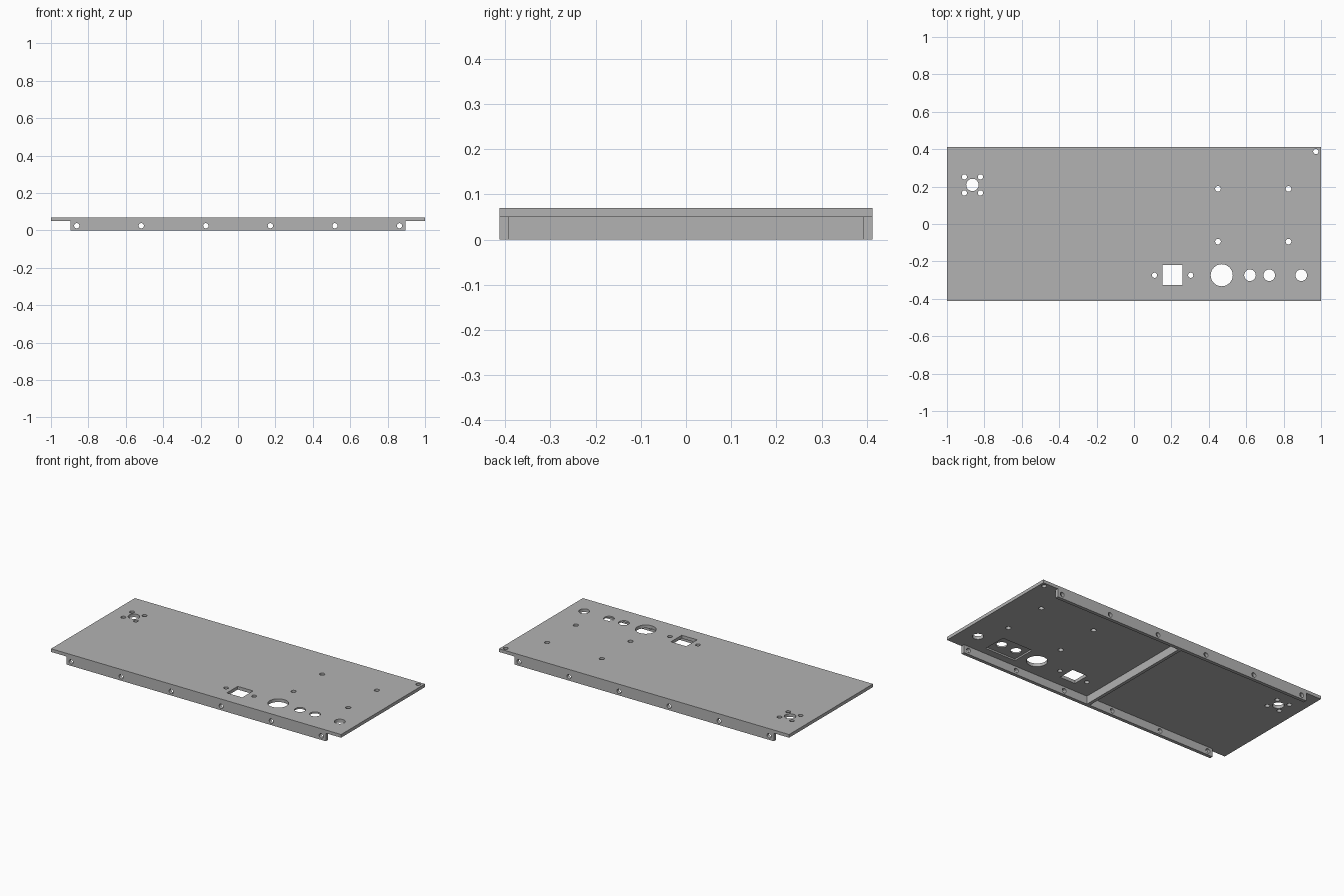
import bpy, bmesh, math
from mathutils import Matrix, Vector

cube = bpy.data.objects.get("Cube")
if cube:
    bpy.data.objects.remove(cube, do_unlink=True)

metal = bpy.data.materials.new("grey metal")
metal.use_nodes = True
GREY = (0.45, 0.45, 0.45, 1)
metal.diffuse_color = GREY
metal.node_tree.nodes["Principled BSDF"].inputs["Base Color"].default_value = GREY

HALF_Y, TOP, UNDER = 0.413, 0.07, 0.05
RAIL_X, WALL = 0.895, 0.021


def add_box(bm, low, high):
    low, high = Vector(low), Vector(high)
    size = Matrix.Diagonal((*(high - low), 1))
    bmesh.ops.create_cube(bm, size=1, matrix=Matrix.Translation((low + high) / 2) @ size)


def add_drill(bm, centre, radius, depth, tilt=0):
    bmesh.ops.create_cone(bm, cap_ends=True, segments=32, radius1=radius, radius2=radius,
                          depth=depth,
                          matrix=Matrix.Translation(centre) @ Matrix.Rotation(tilt, 4, "X"))


def finish(bm, name):
    mesh = bpy.data.meshes.new(name)
    bm.to_mesh(mesh)
    bm.free()
    mesh.materials.append(metal)
    obj = bpy.data.objects.new(name, mesh)
    bpy.context.collection.objects.link(obj)
    return obj


def box(name, low, high):
    bm = bmesh.new()
    add_box(bm, low, high)
    return finish(bm, name)


def cut(obj, bm):
    # Subtract the cutter, bake the result and remove the cutter
    cutter = finish(bm, "cutter")
    cutter.hide_render = True
    mod = obj.modifiers.new("holes", "BOOLEAN")
    mod.operation, mod.solver, mod.object = "DIFFERENCE", "EXACT", cutter
    graph = bpy.context.evaluated_depsgraph_get()
    baked = bpy.data.meshes.new_from_object(obj.evaluated_get(graph))
    obj.modifiers.clear()
    obj.data = baked
    bpy.data.objects.remove(cutter, do_unlink=True)


# Top plate with a shallow pocket underneath
plate = box("top_plate", (-1, -HALF_Y, UNDER), (1, HALF_Y, TOP))
pocket = bmesh.new()
add_box(pocket, (0.567, -0.347, 0.03), (0.776, -0.2, UNDER + 0.01))
cut(plate, pocket)

# Holes through the plate: x, y, radius
ROW = -0.274
holes = [(0.469, ROW, 0.059), (0.62, ROW, 0.031), (0.723, ROW, 0.031), (0.894, ROW, 0.031),
         (0.11, ROW, 0.014), (0.303, ROW, 0.014), (0.972, 0.387, 0.014)]
holes += [(x, y, 0.015) for x in (0.449, 0.826) for y in (-0.094, 0.188)]
holes.append((-0.864, 0.209, 0.033))
holes += [(-0.864 + dx, 0.209 + dy, 0.014) for dx in (-0.043, 0.043) for dy in (-0.043, 0.043)]
drills = bmesh.new()
for x, y, radius in holes:
    add_drill(drills, (x, y, 0.06), radius, 0.1)
add_box(drills, (0.152, -0.327, 0), (0.258, -0.22, 0.1))
cut(plate, drills)

# Side rails, each with a row of screw holes
parts = [plate]
for name, side in (("front_rail", -1), ("back_rail", 1)):
    inner, outer = sorted((side * HALF_Y, side * (HALF_Y - WALL)))
    rail = box(name, (-RAIL_X, inner, 0), (RAIL_X, outer, UNDER))
    drills = bmesh.new()
    for i in range(6):
        add_drill(drills, (-0.862 + i * 0.345, side * 0.4, 0.025), 0.014, 0.1, math.pi / 2)
    cut(rail, drills)
    parts.append(rail)

# Cross rib joining the rails
rib_y = HALF_Y - WALL
parts.append(box("cross_rib", (-0.01, -rib_y, 0), (0.01, rib_y, UNDER)))

bpy.ops.object.select_all(action="DESELECT")
for part in parts:
    part.select_set(True)
bpy.context.view_layer.objects.active = plate
bpy.ops.object.shade_smooth_by_angle(angle=math.radians(30))
